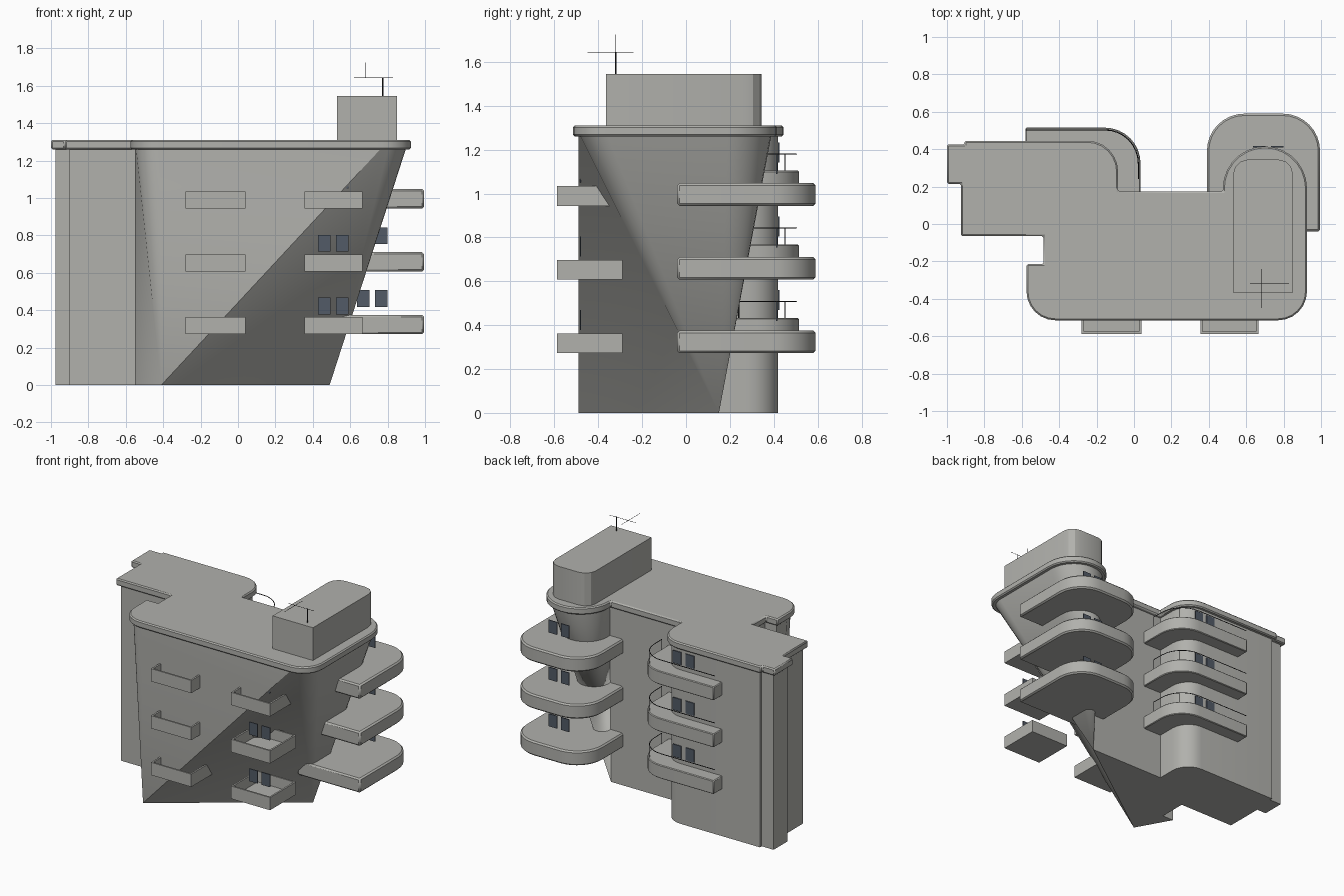
import bpy, bmesh, math

if "Cube" in bpy.data.objects:
    bpy.data.objects.remove(bpy.data.objects["Cube"])

def material(name, rgb):
    m = bpy.data.materials.new(name)
    m.diffuse_color = (*rgb, 1)
    m.use_nodes = True
    m.node_tree.nodes["Principled BSDF"].inputs["Base Color"].default_value = m.diffuse_color
    return m

CONCRETE = material("concrete grey", (0.44, 0.44, 0.415))
GLASS = material("window blue grey", (0.085, 0.105, 0.135))
METAL = material("dark metal", (0.02, 0.02, 0.022))
LEVELS = [0.0, 0.335, 0.672]

def arc(cx, cy, r, a0, a1, n=6):
    return [(cx + r * math.cos(math.radians(a0 + (a1 - a0) * i / n)),
             cy + r * math.sin(math.radians(a0 + (a1 - a0) * i / n))) for i in range(n + 1)]

def finish(name, bm, mat, smooth=True, bevel=0):
    bmesh.ops.remove_doubles(bm, verts=bm.verts, dist=1e-5)
    bmesh.ops.recalc_face_normals(bm, faces=bm.faces)
    me = bpy.data.meshes.new(name)
    bm.to_mesh(me)
    bm.free()
    me.materials.append(mat)
    ob = bpy.data.objects.new(name, me)
    bpy.context.collection.objects.link(ob)
    if bevel:
        b = ob.modifiers.new("soft edge", 'BEVEL')
        b.width, b.segments, b.limit_method = bevel, 1, 'ANGLE'
        b.angle_limit = math.radians(50)
    if smooth:
        bpy.ops.object.select_all(action='DESELECT')
        ob.select_set(True)
        bpy.context.view_layer.objects.active = ob
        bpy.ops.object.shade_smooth_by_angle(angle=math.radians(25))
    return ob

def prism(name, pts, z0, z1, mat=CONCRETE, bevel=0, smooth=True):
    bm = bmesh.new()
    face = bm.faces.new([bm.verts.new((x, y, z0)) for x, y in pts])
    out = bmesh.ops.extrude_face_region(bm, geom=[face])
    for v in out["geom"]:
        if isinstance(v, bmesh.types.BMVert):
            v.co.z = z1
    return finish(name, bm, mat, smooth, bevel)

def box(name, x0, x1, y0, y1, z0, z1, mat=CONCRETE):
    return prism(name, [(x0, y0), (x1, y0), (x1, y1), (x0, y1)], z0, z1, mat, 0, False)

def outline(o):
    """Plan of the building grown by o, as (front-left corner, right end, rest)."""
    corner = arc(-0.42, -0.36, 0.13 + o, 180, 270)
    end = (arc(0.77, -0.36, 0.13 + o, 270, 360) + arc(0.70, 0.19, 0.20 + o, 0, 180, 14)
           + [(0.50 - o, 0.15 + o)])
    rest = ([(-0.11 + o, 0.15 + o)] + arc(-0.25, 0.28, 0.14 + o, 0, 90)
            + [(-0.88 - o, 0.42 + o), (-0.88 - o, 0.40 + o), (-0.975 - o, 0.40 + o),
               (-0.975 - o, 0.24 - o), (-0.90 - o, 0.24 - o), (-0.90 - o, -0.04 - o),
               (-0.46 - o, -0.04 - o), (-0.46 - o, -0.24 + o), (-0.55 - o, -0.24 + o)])
    return corner, end, rest

# Building body: rounded ends taper down to points at the ground
corner, end, rest = outline(0)
top = corner + end + rest
low = [(-0.41, -0.49)] * len(corner) + [(0.49, 0.15)] * len(end) + rest
bm = bmesh.new()
tv = [bm.verts.new((x, y, 1.27)) for x, y in top]
lookup = {}
for p in low:
    if p not in lookup:
        lookup[p] = bm.verts.new((*p, 0))
lv = [lookup[p] for p in low]
for i in range(len(top)):
    j = (i + 1) % len(top)
    bm.faces.new((lv[i], tv[j], tv[i]))
    if lv[i] is not lv[j]:
        bm.faces.new((lv[i], lv[j], tv[j]))
bm.faces.new(tv)
bm.faces.new(list(lookup.values())[::-1])
finish("building_body", bm, CONCRETE)

# Flat roof slab with overhang
c, e, r = outline(0.025)
prism("roof_slab", c + e + r, 1.26, 1.31, bevel=0.008)

# Rooftop machine room with rounded back
prism("roof_house", [(0.53, -0.365), (0.85, -0.365)] + arc(0.77, 0.265, 0.08, 0, 90, 3)
      + arc(0.61, 0.265, 0.08, 90, 180, 3), 1.30, 1.545)

big = ([(0.50, -0.04), (0.995, -0.04)] + arc(0.795, 0.39, 0.20, 0, 90, 8)
       + arc(0.59, 0.39, 0.20, 90, 180, 8) + [(0.39, 0.16)])
curved = [(-0.58, 0.40), (-0.11, 0.14), (0.035, 0.14)] + arc(-0.155, 0.325, 0.19, 0, 90, 8) + [(-0.58, 0.515)]

def tube(name, pts, radius):
    cu = bpy.data.curves.new(name, 'CURVE')
    cu.dimensions = '3D'
    cu.bevel_depth, cu.bevel_resolution = radius, 0
    sp = cu.splines.new('POLY')
    sp.points.add(len(pts) - 1)
    for p, q in zip(sp.points, pts):
        p.co = (*q, 1)
    cu.materials.append(METAL)
    ob = bpy.data.objects.new(name, cu)
    bpy.context.collection.objects.link(ob)

for n, dz in enumerate(LEVELS, 1):
    # Large wrap-around balcony and curved rear balcony
    prism(f"large_balcony_{n}", big, 0.272 + dz, 0.375 + dz, bevel=0.01)
    prism(f"curved_balcony_{n}", curved, 0.335 + dz, 0.432 + dz, bevel=0.005)
    # Thin handrail with end posts
    rail = [(0.025, 0.24)] + arc(-0.155, 0.325, 0.178, 0, 90, 8) + [(-0.58, 0.503)]
    tube(f"handrail_{n}", [(x, y, 0.508 + dz) for x, y in rail], 0.003)
    for k, (x, y) in enumerate((rail[0], rail[5])):
        tube(f"rail_post_{n}_{k}", [(x, y, 0.43 + dz), (x, y, 0.508 + dz)], 0.003)
    # Front tray balconies: floor and parapets
    for side, x0, x1 in (("left", -0.28, 0.04), ("right", 0.355, 0.665)):
        z0, z1, t = 0.272 + dz, 0.363 + dz, 0.012
        box(f"{side}_tray_floor_{n}", x0, x1, -0.587, -0.29, z0, z0 + 0.015)
        box(f"{side}_tray_front_{n}", x0, x1, -0.587, -0.587 + t, z0, z1)
        box(f"{side}_tray_side_a_{n}", x0, x0 + t, -0.587, -0.29, z0, z1)
        box(f"{side}_tray_side_b_{n}", x1 - t, x1, -0.587, -0.29, z0, z1)
        box(f"{side}_tray_back_{n}", x0, x1, -0.29 - t, -0.29, z0, z1)
    # Window pairs at the front, right tower and rear wing
    for part, xs, w, y, z in (("front", (0.428, 0.525), 0.066, -0.484, 0.378),
                              ("tower", (0.635, 0.733), 0.067, 0.41, 0.418),
                              ("wing", (-0.26, -0.36), 0.067, 0.42, 0.47)):
        for k, x in enumerate(xs):
            box(f"{part}_window_{n}_{k}", x, x + w, y, y + 0.006, z + dz, z + dz + 0.09, GLASS)

# Rooftop antenna
tube("antenna_mast", [(0.775, -0.32, 1.54), (0.775, -0.32, 1.645)], 0.004)
tube("antenna_boom", [(0.62, -0.32, 1.642), (0.83, -0.32, 1.642)], 0.0015)
tube("antenna_bar", [(0.68, -0.45, 1.644), (0.68, -0.24, 1.644)], 0.0015)
tube("antenna_tip", [(0.68, -0.32, 1.642), (0.68, -0.32, 1.725)], 0.0015)
